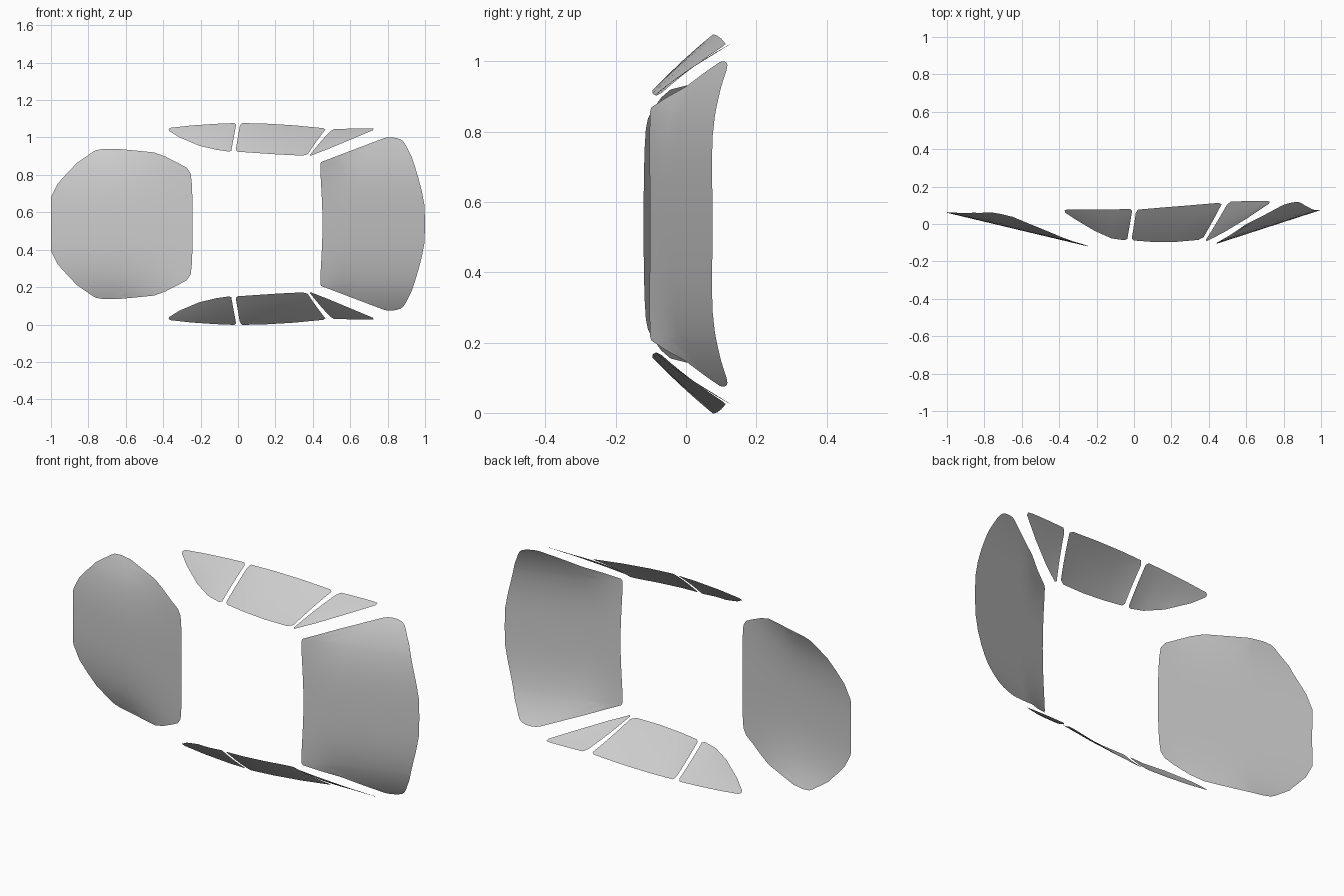
import bpy, bmesh
from mathutils import Vector

if "Cube" in bpy.data.objects:
    bpy.data.objects.remove(bpy.data.objects["Cube"])

MID = 0.5375  # mirror plane height
CABIN = Vector((0.2, 0.15, MID))


def lerp(a, b, t):
    return a + (b - a) * t


def sheet(name, rows):
    """Skin a grid of points into one smooth glass sheet, facing outward."""
    bm = bmesh.new()
    grid = [[bm.verts.new(p) for p in row] for row in rows]
    for r0, r1 in zip(grid, grid[1:]):
        for i in range(len(r0) - 1):
            bm.faces.new((r0[i], r0[i + 1], r1[i + 1], r1[i]))
    bmesh.ops.remove_doubles(bm, verts=bm.verts, dist=1e-5)
    bm.normal_update()
    out = sum(f.normal.dot(f.calc_center_median() - CABIN) * f.calc_area() for f in bm.faces)
    if out < 0:
        bmesh.ops.reverse_faces(bm, faces=bm.faces)
    for f in bm.faces:
        f.smooth = True
    me = bpy.data.meshes.new(name)
    bm.to_mesh(me)
    bm.free()
    ob = bpy.data.objects.new(name, me)
    bpy.context.collection.objects.link(ob)


def screen(name, outline, depth, cols=12):
    """Symmetric screen: outline rows are (offset from middle, x start, x end)."""
    full = [(-d, a, b) for d, a, b in reversed(outline[1:])] + outline
    rows = []
    for d, a, b in full:
        xs = [lerp(a, b, i / cols) for i in range(cols + 1)]
        rows.append([(x, depth(x, abs(d)), MID + d) for x in xs])
    sheet(name, rows)


# Windshield: straight down the middle, wrapping back at the sides
def windshield_depth(x, d):
    wrap = min(1, 0.15 + max(0, x - 0.44) / 0.15 * 0.85)
    return lerp(-0.103, 0.075, (x - 0.45) / 0.55) + 0.09 * wrap * (d / 0.46) ** 3.2


screen("windshield", [
    (0, .452, 1.0), (.1, .45, .997), (.18, .446, .982), (.25, .442, .963),
    (.30, .44, .948), (.32, .44, .942), (.332, .446, .938), (.36, .52, .928),
    (.39, .599, .913), (.42, .678, .898), (.44, .73, .885), (.453, .765, .868),
    (.46, .785, .845), (.463, .80, .82)], windshield_depth)


# Rear window
def rear_depth(x, d):
    wrap = max(0.2, min(1, (-0.245 - x) / 0.4))
    return lerp(0.06, -0.12, (x + 1) / 0.755) + 0.063 * wrap * (d / 0.404) ** 3


screen("rear_window", [
    (0, -1, -.243), (.08, -1, -.243), (.145, -1, -.244), (.217, -.963, -.247),
    (.27, -.915, -.253), (.30, -.886, -.273), (.323, -.866, -.315),
    (.36, -.813, -.387), (.383, -.78, -.45), (.395, -.758, -.57),
    (.402, -.715, -.65)], rear_depth)

# Side windows: belt edge and roof edge of each pane, as matching (x, y, z) points
PANES = {
    "rear_quarter_window": (
        [(-.371, .072, 1.045), (-.36, .077, 1.052), (-.25, .077, 1.064),
         (-.12, .078, 1.073), (-.02, .080, 1.077), (-.010, .070, 1.068)],
        [(-.369, .062, 1.036), (-.316, .026, 1.002), (-.21, -.037, .957),
         (-.12, -.077, .935), (-.05, -.087, .925), (-.036, -.080, .928)]),
    "middle_side_window": (
        [(.010, .062, 1.063), (.022, .077, 1.077), (.15, .088, 1.074),
         (.30, .100, 1.065), (.455, .113, 1.050), (.468, .105, 1.043)],
        [(-.012, -.078, .932), (-.003, -.088, .924), (.10, -.096, .917),
         (.22, -.096, .909), (.345, -.085, .903), (.372, -.070, .910)]),
    "front_quarter_window": (
        [(.495, .100, 1.035), (.515, .119, 1.046), (.60, .123, 1.047),
         (.70, .124, 1.048), (.725, .121, 1.047)],
        [(.384, -.085, .906), (.390, -.091, .903), (.48, -.045, .938),
         (.60, .027, .988), (.722, .109, 1.039)]),
}
for name, (belt, roof) in PANES.items():
    for side, s in (("left", 1), ("right", -1)):
        rows = []
        for i in range(7):
            t = i / 6
            row = []
            for a, b in zip(belt, roof):
                p = Vector(a).lerp(Vector(b), t)
                bulge = 0.08 * (Vector(a) - Vector(b)).length ** 2 * 4 * t * (1 - t)
                row.append((p.x, p.y - bulge * 0.6, MID + s * (p.z + bulge * 0.7 - MID)))
            rows.append(row)
        sheet(f"{name}_{side}", rows)
